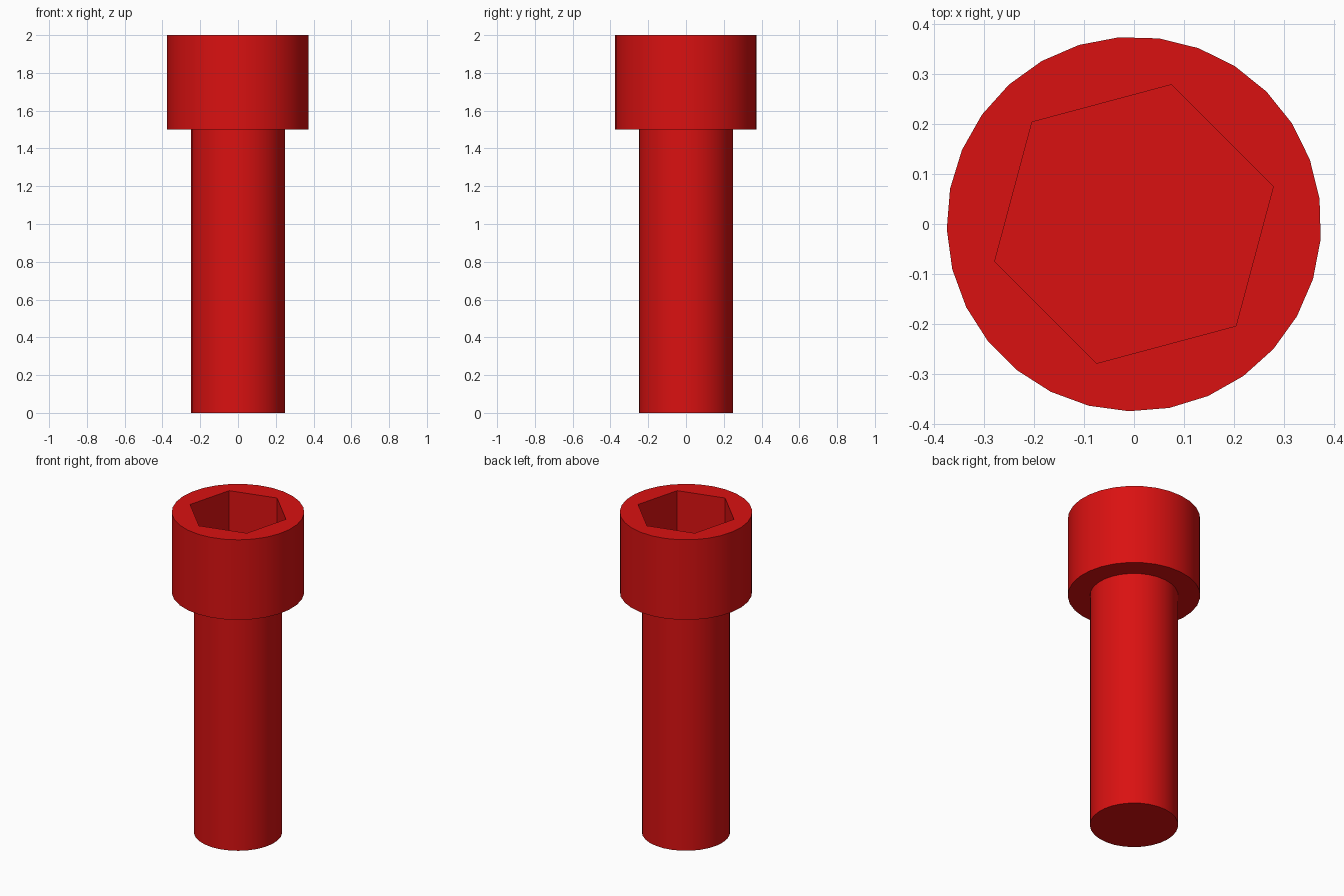
import bpy, bmesh, math

cube = bpy.data.objects.get("Cube")
if cube:
    bpy.data.objects.remove(cube, do_unlink=True)

SIDES, PHASE = 29, 45
SHAFT_R, HEAD_R = 0.25, 0.375
SOCKET_R = 0.25 / math.cos(math.radians(30))   # half the width across flats, to the corner
SEAT_Z, TOP_Z, SOCKET_DEPTH = 1.5, 2.0, 0.25

red = bpy.data.materials.new("red")
colour = (0.70, 0.0056, 0.0056, 1)
red.diffuse_color = colour
red.use_nodes = True
red.node_tree.nodes["Principled BSDF"].inputs["Base Color"].default_value = colour


def ring(bm, radius, z, sides=SIDES, phase=PHASE):
    """Closed polygon of vertices."""
    angles = [math.radians(phase + 360 * i / sides) for i in range(sides)]
    return [bm.verts.new((radius * math.cos(a), radius * math.sin(a), z)) for a in angles]


def wall(bm, a, b):
    """Quads between two rings with the same number of sides."""
    n = len(a)
    for i in range(n):
        j = (i + 1) % n
        bm.faces.new((a[i], a[j], b[j], b[i]))


def finish(bm, name):
    bmesh.ops.recalc_face_normals(bm, faces=bm.faces)
    mesh = bpy.data.meshes.new(name)
    bm.to_mesh(mesh)
    bm.free()
    mesh.materials.append(red)
    obj = bpy.data.objects.new(name, mesh)
    bpy.context.collection.objects.link(obj)
    bpy.ops.object.select_all(action='DESELECT')
    obj.select_set(True)
    bpy.context.view_layer.objects.active = obj
    bpy.ops.object.shade_smooth_by_angle(angle=math.radians(30))
    return obj


# Shaft, open where it meets the head
bm = bmesh.new()
bottom, top = ring(bm, SHAFT_R, 0), ring(bm, SHAFT_R, SEAT_Z)
wall(bm, bottom, top)
bm.faces.new(bottom)
finish(bm, "shaft")

# Head with a hexagonal socket sunk into its top
bm = bmesh.new()
under, rim = ring(bm, HEAD_R, SEAT_Z), ring(bm, HEAD_R, TOP_Z)
wall(bm, under, rim)
bm.faces.new(under)
mouth = ring(bm, SOCKET_R, TOP_Z, 6, 15)
floor = ring(bm, SOCKET_R, TOP_Z - SOCKET_DEPTH, 6, 15)
wall(bm, mouth, floor)
bm.faces.new(floor)
# Flat top between the rim and the socket mouth
open_edges = [e for e in bm.edges if e.is_boundary]
bmesh.ops.triangle_fill(bm, edges=open_edges, use_beauty=True, normal=(0, 0, 1))
finish(bm, "socket_head")
